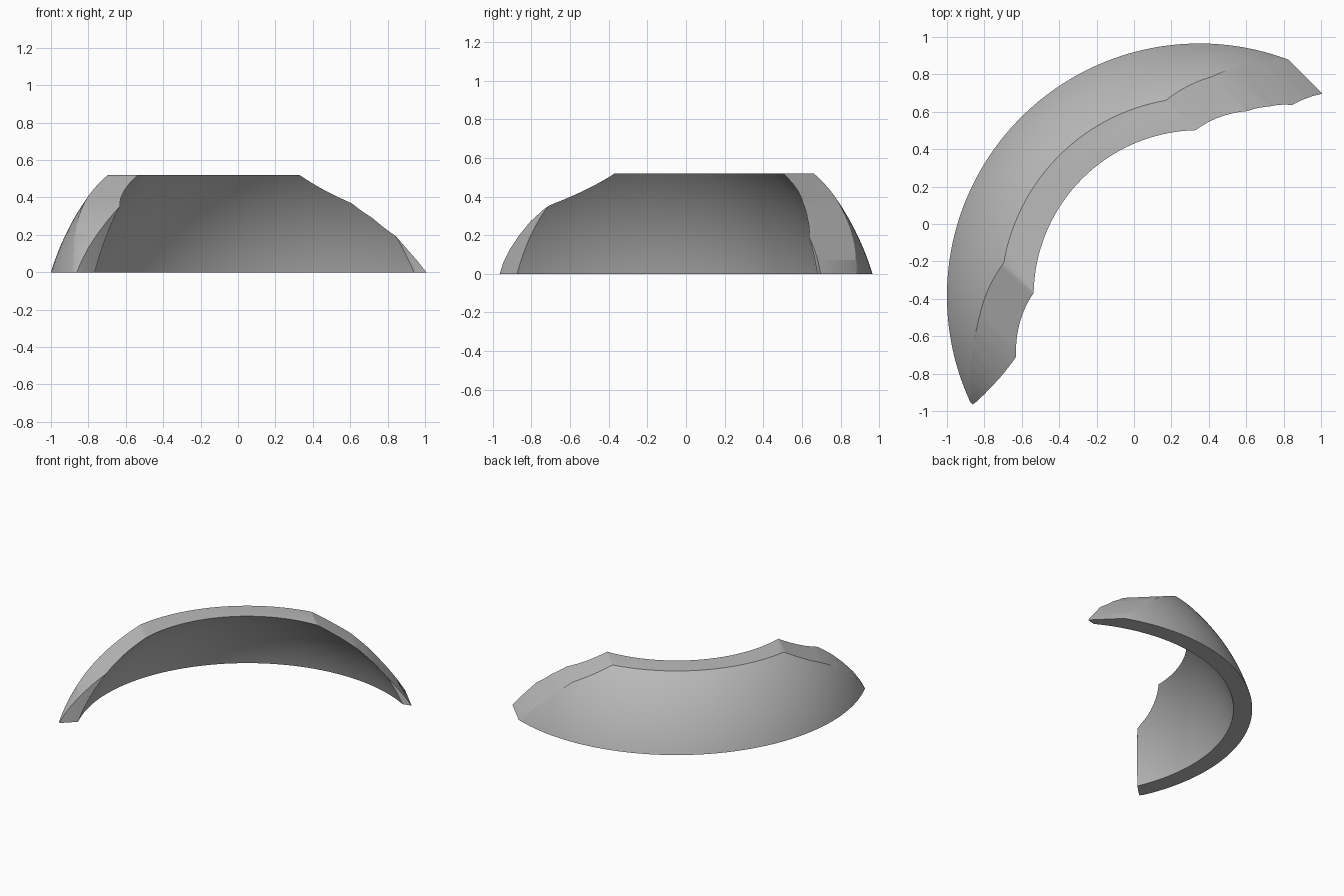
import bpy, bmesh, math
from mathutils import Vector

if "Cube" in bpy.data.objects:
    bpy.data.objects.remove(bpy.data.objects["Cube"])

CENTRE = Vector((0.35, -0.385, 0))       # ring centre on the ground
DROP = 0.41                              # sphere centre below the ground
OUTER, INNER = 1.411, 1.285              # sphere radii
AXIS = Vector((-1, 1, 0)).normalized()   # mirror axis, towards the arc's crown
SIDE = Vector((1, 1, 0)).normalized()    # across the arc


def make_object(name, bm):
    bmesh.ops.recalc_face_normals(bm, faces=bm.faces)
    mesh = bpy.data.meshes.new(name)
    bm.to_mesh(mesh)
    bm.free()
    obj = bpy.data.objects.new(name, mesh)
    bpy.context.collection.objects.link(obj)
    return obj


def sphere_radius(radius, z):
    return math.sqrt(radius ** 2 - (z + DROP) ** 2)


# Domed shell: section between two concentric spheres, swept round the centre
STEPS, TURNS = 24, 140
heights = [0.6 * i / STEPS for i in range(STEPS + 1)]
section = [(sphere_radius(OUTER, z), z) for z in heights]
section += [(sphere_radius(INNER, z), z) for z in reversed(heights)]
bm = bmesh.new()
rings = []
for t in range(TURNS + 1):
    angle = math.radians(-95 + 190 * t / TURNS)
    direction = AXIS * math.cos(angle) + SIDE * math.sin(angle)
    rings.append([bm.verts.new(CENTRE + direction * r + Vector((0, 0, z)))
                  for r, z in section])
n = len(section)
for a, b in zip(rings, rings[1:]):
    for i in range(n):
        bm.faces.new((a[i], a[(i + 1) % n], b[(i + 1) % n], b[i]))
bm.faces.new(rings[0])
bm.faces.new(rings[-1])
shell = make_object("curved_shell", bm)

# Trimming block: (across, height, rear limit) of the sloping ends and flat top
outline = [(-1.33, -0.12, 0.45), (-1.267, 0, 0.447), (-1.235, 0.06, 0.443),
           (-1.185, 0.13, 0.442), (-1.12, 0.2, 0.443), (-1.04, 0.272, 0.447),
           (-0.96, 0.33, 0.457), (-0.9, 0.367, 0.467), (-0.615, 0.52, 0.467),
           (0.612, 0.52, 0.4), (0.88, 0.37, 0.39), (0.98, 0.287, 0.38),
           (1.065, 0.2, 0.375), (1.125, 0.135, 0.355), (1.18, 0.07, 0.33),
           (1.23, 0, 0.3), (1.3, -0.12, 0.26)]
bm = bmesh.new()
columns = []
for u, z, rear in outline:
    columns.append([bm.verts.new(CENTRE + SIDE * u + AXIS * a + Vector((0, 0, h)))
                    for a, h in ((rear, -0.2), (rear, z), (2, z), (2, -0.2))])
for a, b in zip(columns, columns[1:]):
    for i in range(4):
        bm.faces.new((a[i], a[(i + 1) % 4], b[(i + 1) % 4], b[i]))
bm.faces.new(columns[0])
bm.faces.new(columns[-1])
cutter = make_object("trimming_block", bm)
cutter.hide_render = True

# Trim the shell, then drop the helper
trim = shell.modifiers.new("trim", "BOOLEAN")
trim.operation = "INTERSECT"
trim.solver = "EXACT"
trim.object = cutter
bpy.ops.object.select_all(action="DESELECT")
bpy.context.view_layer.objects.active = shell
shell.select_set(True)
bpy.ops.object.modifier_apply(modifier="trim")
bpy.data.objects.remove(cutter)

# Plain grey finish
grey = bpy.data.materials.new("plain_grey")
grey.use_nodes = True
colour = (0.5, 0.5, 0.5, 1)
grey.diffuse_color = colour
grey.node_tree.nodes["Principled BSDF"].inputs["Base Color"].default_value = colour
shell.data.materials.clear()
shell.data.materials.append(grey)
bpy.ops.object.shade_smooth_by_angle(angle=math.radians(30))
